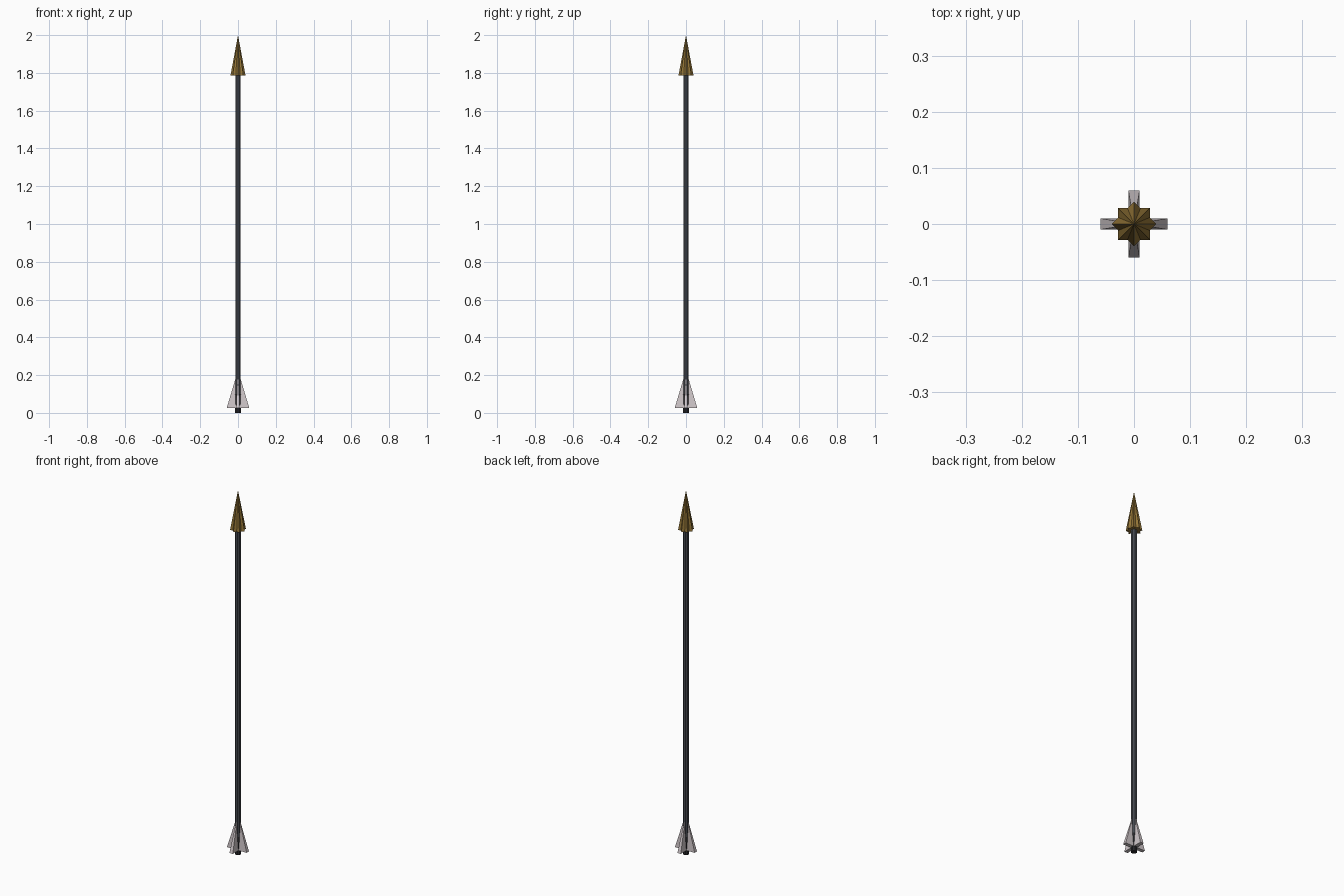
import bpy, bmesh, math

if "Cube" in bpy.data.objects:
    bpy.data.objects.remove(bpy.data.objects["Cube"])

def material(name, rgb):
    m = bpy.data.materials.new(name)
    m.diffuse_color = (*rgb, 1)
    m.use_nodes = True
    m.node_tree.nodes["Principled BSDF"].inputs["Base Color"].default_value = m.diffuse_color
    return m

iron = material("dark_shaft", (0.06, 0.067, 0.08))
black = material("black_nock", (0.02, 0.02, 0.024))
bronze = material("bronze", (0.29, 0.175, 0.038))
feather = material("pale_feather", (0.64, 0.58, 0.6))

def loft(name, rings, mat):
    """Skin closed rings of equal length; a one-point ring is an apex."""
    bm = bmesh.new()
    loops = [[bm.verts.new(p) for p in r] for r in rings]
    for a, b in zip(loops, loops[1:]):
        n = len(a)
        for i in range(n):
            j = (i + 1) % n
            bm.faces.new([a[i], a[j], b[0]] if len(b) == 1 else [a[i], a[j], b[j], b[i]])
    for cap in (loops[0], loops[-1]):
        if len(cap) > 2:
            bm.faces.new(cap)
    bmesh.ops.recalc_face_normals(bm, faces=bm.faces)
    me = bpy.data.meshes.new(name)
    bm.to_mesh(me)
    bm.free()
    me.materials.append(mat)
    ob = bpy.data.objects.new(name, me)
    bpy.context.collection.objects.link(ob)
    return ob

def ring(radii, n, z, turn=0.0):
    return [(radii[i % len(radii)] * math.cos(math.tau * i / n + turn),
             radii[i % len(radii)] * math.sin(math.tau * i / n + turn), z) for i in range(n)]

# Straight eight-sided shaft with a darker nock at the foot
eighth = math.pi / 8
loft("shaft", [ring([0.0155], 8, 0.1, eighth), ring([0.0155], 8, 1.8, eighth)], iron)
loft("nock", [ring([0.016], 8, 0, eighth), ring([0.016], 8, 0.1, eighth)], black)

# Eight-pointed star head
loft("arrowhead", [ring([0.04, 0.0306], 16, 1.785), [(0, 0, 2.0)]], bronze)

# Two crossed flat pyramids make the four fletching fins
for k in range(2):
    base = [(-0.06, -0.01, 0.025), (0.06, -0.01, 0.025), (0.06, 0.01, 0.025), (-0.06, 0.01, 0.025)]
    fin = loft("fletching_fins", [base, [(0, 0, 0.225)]], feather)
    fin.rotation_euler.z = k * math.pi / 2
